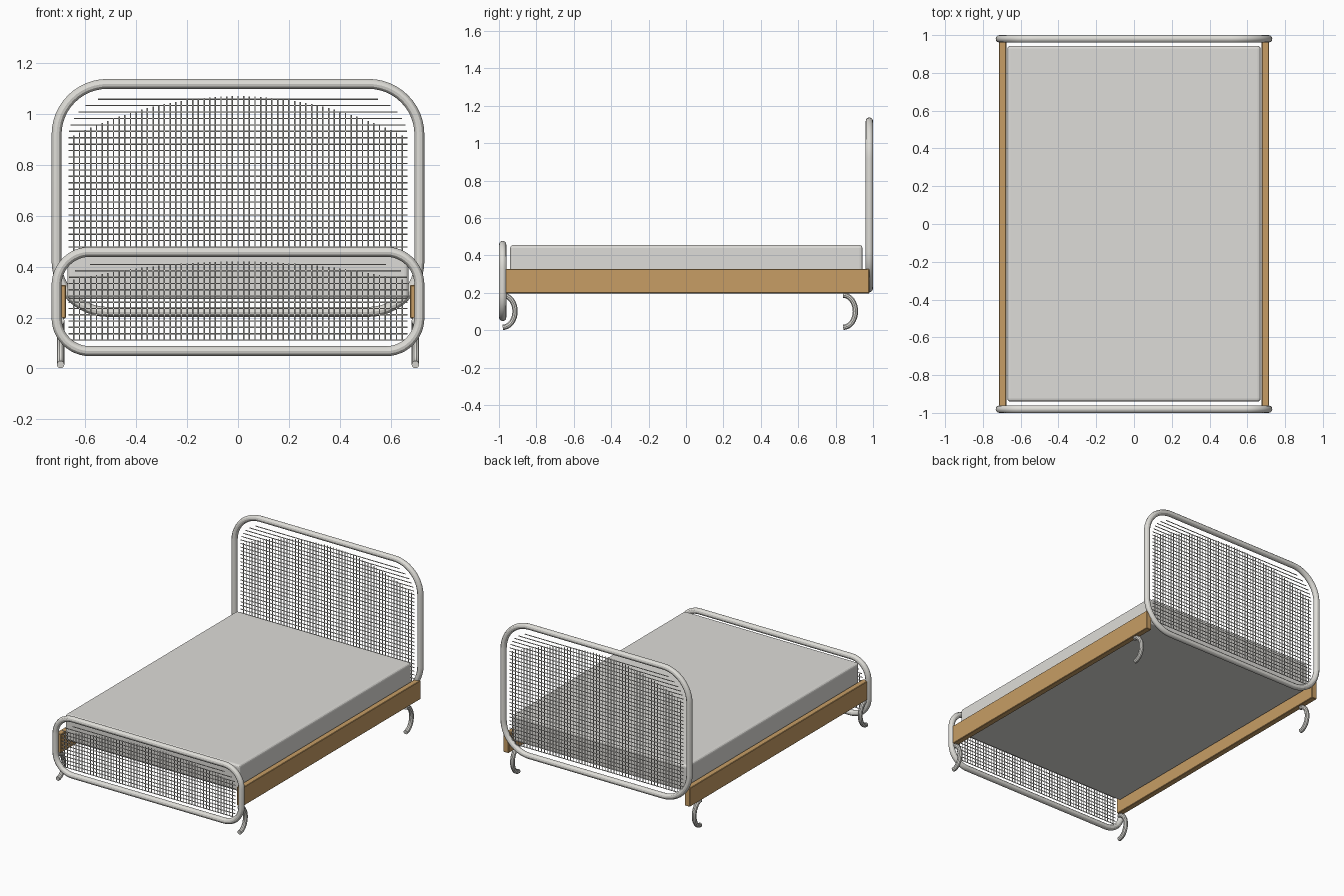
import bpy
import bmesh
from math import sin, cos, pi, sqrt

cube = bpy.data.objects.get("Cube")
if cube:
    bpy.data.objects.remove(cube, do_unlink=True)


def material(name, color):
    mat = bpy.data.materials.new(name)
    mat.use_nodes = True
    mat.diffuse_color = (*color, 1)
    mat.node_tree.nodes["Principled BSDF"].inputs["Base Color"].default_value = (*color, 1)
    return mat


STEEL = material("pale steel", (0.73, 0.72, 0.68))
WOOD = material("oak wood", (0.57, 0.34, 0.13))
FABRIC = material("pale grey fabric", (0.73, 0.72, 0.69))


def tubes(name, paths, radius, mat, closed=False, detail=2):
    """Round tubes along one or more paths, joined in one mesh."""
    curve = bpy.data.curves.new(name, "CURVE")
    curve.dimensions = "3D"
    curve.bevel_depth = radius
    curve.bevel_resolution = detail
    curve.use_fill_caps = True
    for path in paths:
        spline = curve.splines.new("POLY")
        spline.points.add(len(path) - 1)
        for point, co in zip(spline.points, path):
            point.co = (*co, 1)
        spline.use_cyclic_u = closed
    obj = bpy.data.objects.new(name, curve)
    bpy.context.collection.objects.link(obj)
    curve.materials.append(mat)
    bpy.ops.object.select_all(action="DESELECT")
    obj.select_set(True)
    bpy.context.view_layer.objects.active = obj
    bpy.ops.object.convert(target="MESH")
    bpy.ops.object.shade_smooth_by_angle()


def box(name, low, high, mat, bevel, segments):
    """Block with softened edges and flat faces."""
    mesh = bpy.data.meshes.new(name)
    bm = bmesh.new()
    bmesh.ops.create_cube(bm, size=1)
    for v in bm.verts:
        v.co = [(a + b) / 2 + c * (b - a) for a, b, c in zip(low, high, v.co)]
    bmesh.ops.bevel(bm, geom=bm.edges[:], offset=bevel, segments=segments,
                    profile=0.5, affect="EDGES")
    bm.to_mesh(mesh)
    bm.free()
    mesh.materials.append(mat)
    bpy.context.collection.objects.link(bpy.data.objects.new(name, mesh))


def rounded_loop(y, half, bottom, top, r, steps=12):
    """Rounded rectangle standing in the xz plane."""
    corners = [(half - r, top - r), (r - half, top - r),
               (r - half, bottom + r), (half - r, bottom + r)]
    path = []
    for i, (x, z) in enumerate(corners):
        for k in range(steps + 1):
            a = (i + k / steps) * pi / 2
            path.append((x + r * cos(a), y, z + r * sin(a)))
    return path


def wire_grid(name, y, bottom, crown, shoulder, rows, columns=58):
    """Crossed wires: arched upright tops, crossbars shortened at the corners."""
    half, inset = 0.667, 0.187
    drop = crown - shoulder
    wires = []
    for i in range(columns + 1):
        t = (2 * i / columns - 1) * 0.967
        wires.append([(t * half, y, bottom), (t * half, y, crown - drop * t * t)])
    for i in range(rows + 1):
        z = bottom + (crown - 0.012 - bottom) * i / rows
        rise = max(0, (z - shoulder) / drop)
        x = half - inset * (1 - sqrt(1 - rise * rise))
        wires.append([(-x, y, z), (x, y, z)])
    tubes(name, wires, 0.0028, STEEL, detail=1)


# End panels: bent tube frames filled with wire
END = 0.9805
tubes("headboard_frame", [rounded_loop(END, 0.713, 0.222, 1.118, 0.2)],
      0.0195, STEEL, closed=True, detail=4)
tubes("footboard_frame", [rounded_loop(-END, 0.713, 0.068, 0.458, 0.13)],
      0.0195, STEEL, closed=True, detail=4)
wire_grid("headboard_wires", END, 0.275, 1.07, 0.905, 31)
wire_grid("footboard_wires", -END, 0.112, 0.42, 0.345, 12)

# Mattress
box("mattress", (-0.67, -0.94, 0.272), (0.67, 0.943, 0.455), FABRIC, 0.015, 3)

# Side rails and hooked legs
for side, s in (("left", 1), ("right", -1)):
    xs = sorted((s * 0.676, s * 0.716))
    box(side + "_rail", (xs[0], -0.977, 0.197), (xs[1], 0.98, 0.327), WOOD, 0.003, 1)
    for end, y in (("front", -0.98), ("back", 0.84)):
        arc = [(s * 0.697, y + 0.066 * cos(a), 0.101 + 0.086 * sin(a))
               for a in (pi * (k / 16 - 0.5) for k in range(17))]
        tubes(f"{end}_{side}_leg", [arc], 0.015, STEEL, detail=3)
